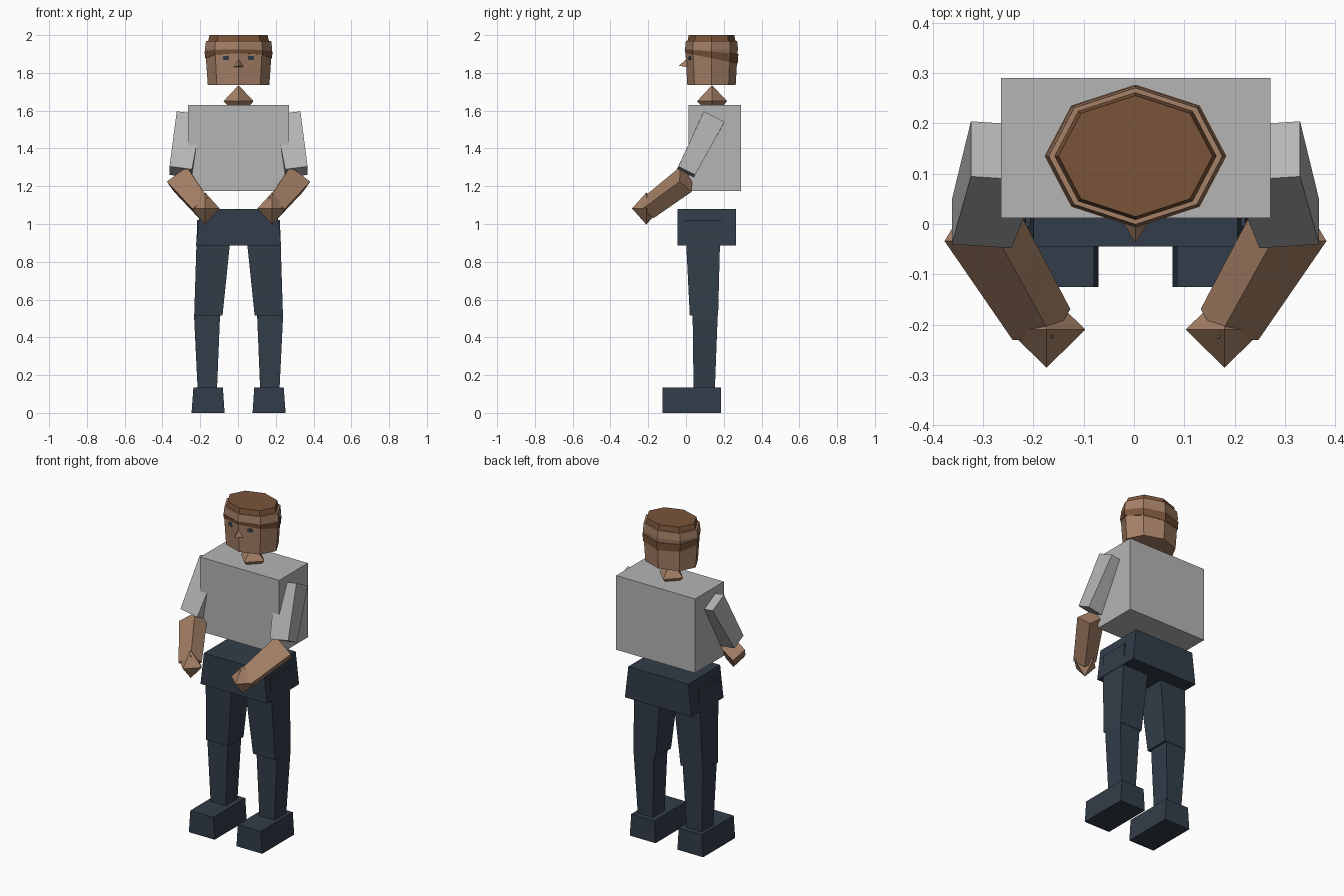
import bpy, bmesh, math
from mathutils import Vector as V

if "Cube" in bpy.data.objects:
    bpy.data.objects.remove(bpy.data.objects["Cube"])

CX = 0.003  # body centre line


def mat(name, rgb):
    m = bpy.data.materials.new(name)
    m.diffuse_color = (*rgb, 1)
    m.use_nodes = True
    m.node_tree.nodes["Principled BSDF"].inputs["Base Color"].default_value = m.diffuse_color
    return m


SKIN = mat("skin", (0.376, 0.216, 0.133))
HAIR = mat("brown_hair", (0.195, 0.089, 0.042))
SHIRT = mat("grey_shirt", (0.46, 0.46, 0.46))
NAVY = mat("navy_cloth", (0.032, 0.047, 0.067))


def loft(name, rings, m):
    """Closed solid through rings of points; a one-point ring is a tip."""
    bm = bmesh.new()
    rs = [[bm.verts.new((p[0] + CX, p[1], p[2])) for p in r] for r in rings]
    n = max(len(r) for r in rs)
    for a, b in zip(rs, rs[1:]):
        for i in range(n):
            j = (i + 1) % n
            if len(a) == 1:
                bm.faces.new((a[0], b[j], b[i]))
            elif len(b) == 1:
                bm.faces.new((a[i], a[j], b[0]))
            else:
                bm.faces.new((a[i], a[j], b[j], b[i]))
    for r in (rs[0], rs[-1]):
        if len(r) > 2:
            bm.faces.new(r)
    bmesh.ops.recalc_face_normals(bm, faces=bm.faces)
    me = bpy.data.meshes.new(name)
    bm.to_mesh(me)
    bm.free()
    me.materials.append(m)
    ob = bpy.data.objects.new(name, me)
    bpy.context.collection.objects.link(ob)
    return ob


def rect(x0, x1, y0, y1, z):
    return [(x0, y0, z), (x1, y0, z), (x1, y1, z), (x0, y1, z)]


def octagon(k, z, tilt=0.0):
    """Eight-sided head ring of scale k, lowered by tilt towards the back."""
    ring = []
    for i in range(8):
        a = i * math.pi / 4
        s = math.sin(a)
        ring.append((0.178 * k * math.cos(a), 0.135 + 0.14 * k * s, z - tilt * (s + 1) / 2))
    return ring


def diamond(name, c, rx, ry, rz):
    """Eight-faced double pyramid."""
    x, y, z = c
    mid = [(x + rx, y, z), (x, y + ry, z), (x - rx, y, z), (x, y - ry, z)]
    return loft(name, [[(x, y, z - rz)], mid, [(x, y, z + rz)]], SKIN)


def limb(name, a, b, side, wa, wb, ta, tb, m):
    """Tapered box from a to b; w along the side direction, t across it."""
    a, b = V(a), V(b)
    d = (b - a).normalized()
    u = (V(side) - d * d.dot(V(side))).normalized()
    v = d.cross(u)
    ring = lambda p, w, t: [p + u * w * i + v * t * j for i, j in ((-1, -1), (1, -1), (1, 1), (-1, 1))]
    return loft(name, [ring(a, wa, ta), ring(b, wb, tb)], m)


# Torso, pelvis and neck
loft("torso", [rect(-0.268, 0.268, 0.012, 0.29, z) for z in (1.175, 1.63)], SHIRT)
loft("pelvis", [rect(-0.226, 0.226, -0.045, 0.265, 0.885),
                rect(-0.203, 0.203, -0.045, 0.265, 1.08)], NAVY)
diamond("neck", (0, 0.138, 1.65), 0.08, 0.08, 0.085)

# Head, hair cap and sloping hair band
loft("head", [octagon(0.915, 1.735), octagon(0.985, 1.91), octagon(1.0, 1.925),
              octagon(0.97, 1.97)], SKIN)
loft("hair_cap", [octagon(0.91, 1.965), octagon(0.86, 2.0)], HAIR)
loft("hair_band", [octagon(0.99, 1.905, 0.055), octagon(1.015, 1.925, 0.025)], HAIR)

# Nose
loft("nose", [[(0, 0.005, 1.875)],
              [(-0.027, 0.006, 1.83), (0, -0.038, 1.838), (0.027, 0.006, 1.83)]], SKIN)

for s, tag in ((-1, "left"), (1, "right")):
    # Eye plate lying on the front facet of the head
    def eye_ring(off):
        return [(s * x, 0.0 + 0.325 * x - off, z)
                for x, z in ((0.05, 1.868), (0.082, 1.868), (0.082, 1.89), (0.05, 1.89))]
    loft(tag + "_eye", [eye_ring(-0.004), eye_ring(0.004)], NAVY)

    # Arm
    limb(tag + "_sleeve", (s * 0.260, 0.145, 1.56), (s * 0.306, 0.0, 1.275),
         (1, 0, 0), 0.068, 0.06, 0.0615, 0.0495, SHIRT)
    limb(tag + "_forearm", (s * 0.308, 0.0, 1.237), (s * 0.187, -0.2, 1.085),
         (0.86, s * 0.51, 0), 0.066, 0.05, 0.046, 0.042, SKIN)
    diamond(tag + "_hand", (s * 0.177, -0.21, 1.082), 0.077, 0.076, 0.085)

    # Leg
    def span(x0, x1, y0, y1, z):
        return rect(s * x0, s * x1, y0, y1, z)
    loft(tag + "_thigh", [span(0.085, 0.235, 0.02, 0.17, 0.515),
                          span(0.033, 0.219, -0.005, 0.183, 1.02)], NAVY)
    loft(tag + "_shin", [span(0.114, 0.217, 0.04, 0.153, 0.13),
                         span(0.098, 0.236, 0.035, 0.168, 0.52)], NAVY)
    loft(tag + "_shoe", [span(0.074, 0.249, -0.125, 0.185, 0.0),
                         span(0.083, 0.239, -0.125, 0.185, 0.135)], NAVY)
